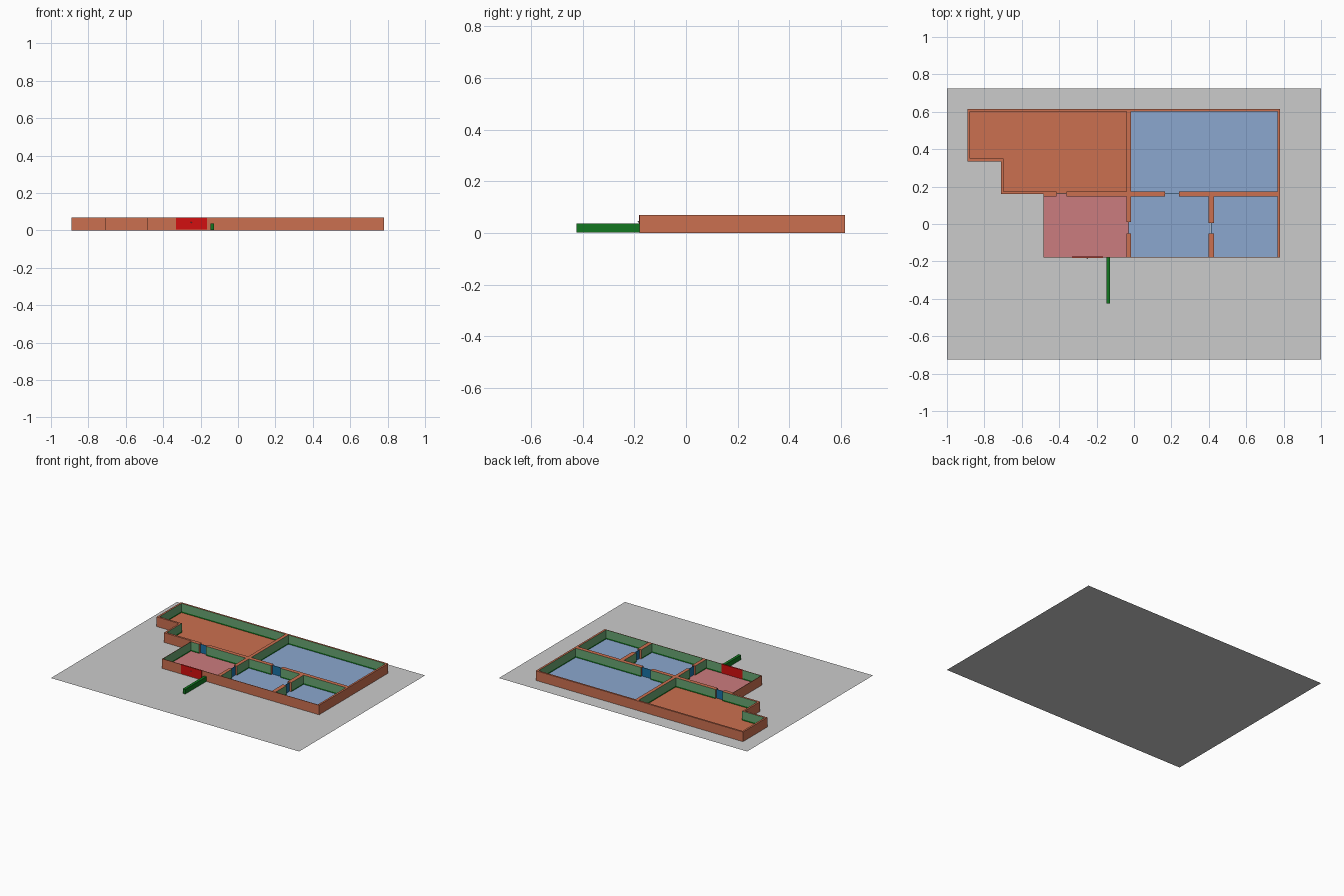
import bpy, bmesh

if "Cube" in bpy.data.objects:
    bpy.data.objects.remove(bpy.data.objects["Cube"])

H = 0.07          # wall height
FLOOR = 0.003     # floor level
SKIRT = 0.012     # baseboard height


def material(name, rgb):
    m = bpy.data.materials.new(name)
    m.diffuse_color = (*rgb, 1)
    m.use_nodes = True
    m.node_tree.nodes["Principled BSDF"].inputs["Base Color"].default_value = m.diffuse_color
    return m


ORANGE = material("brick_orange", (0.60, 0.16, 0.08))
GREEN = material("wall_green", (0.14, 0.38, 0.17))
DARK = material("dark_green", (0.006, 0.18, 0.014))
BLUE = material("floor_blue", (0.26, 0.39, 0.62))
PINK = material("floor_pink", (0.60, 0.20, 0.21))
RED = material("door_red", (0.65, 0.005, 0.005))
TEAL = material("door_teal", (0.01, 0.17, 0.38))
BRASS = material("knob_grey", (0.3, 0.3, 0.3))


def finish(name, bm, mats):
    me = bpy.data.meshes.new(name)
    bm.to_mesh(me)
    bm.free()
    for m in mats:
        me.materials.append(m)
    ob = bpy.data.objects.new(name, me)
    bpy.context.collection.objects.link(ob)
    return ob


def slab(name, pts, z, mats=()):
    bm = bmesh.new()
    bm.faces.new([bm.verts.new((x, y, z)) for x, y in pts])
    return finish(name, bm, mats)


def rect(x0, x1, y0, y1):
    return [(x0, y0), (x1, y0), (x1, y1), (x0, y1)]


def box(name, x0, x1, y0, y1, z0, z1, mat):
    bm = bmesh.new()
    bmesh.ops.create_cube(bm, size=1)
    for v in bm.verts:
        v.co = ((x0 + x1) / 2 + v.co.x * (x1 - x0),
                (y0 + y1) / 2 + v.co.y * (y1 - y0),
                (z0 + z1) / 2 + v.co.z * (z1 - z0))
    return finish(name, bm, [mat])


# Building plan as rectangles x0, x1, y0, y1
footprint = [(-0.89, 0.78, 0.335, 0.615), (-0.71, 0.78, 0.16, 0.335),
             (-0.485, 0.78, -0.18, 0.16)]
rooms = [(-0.877, -0.04, 0.349, 0.602), (-0.697, -0.04, 0.175, 0.349),
         (-0.015, 0.766, 0.175, 0.602), (-0.481, -0.04, -0.176, 0.146),
         (-0.015, 0.397, -0.176, 0.146), (0.427, 0.766, -0.176, 0.146)]
openings = [(-0.415, -0.36, 0.146, 0.175), (0.165, 0.24, 0.146, 0.175),
            (-0.04, -0.015, -0.05, 0.01), (0.397, 0.427, -0.052, 0.005)]


def inside(x, y, rects):
    return any(a < x < b and c < y < d for a, b, c, d in rects)


def build_walls():
    # Solid plan cells extruded to walls; room-facing sides get inner colours
    allr = footprint + rooms + openings
    xs = sorted({v for r in allr for v in r[:2]})
    ys = sorted({v for r in allr for v in r[2:]})
    xs, ys = [xs[0] - 1] + xs + [xs[-1] + 1], [ys[0] - 1] + ys + [ys[-1] + 1]

    def mid(i, j):
        return (xs[i] + xs[i + 1]) / 2, (ys[j] + ys[j + 1]) / 2

    def solid(i, j):
        p = mid(i, j)
        return inside(*p, footprint) and not inside(*p, rooms + openings)

    bm = bmesh.new()

    def quad(pts, mat):
        bm.faces.new([bm.verts.new(p) for p in pts]).material_index = mat

    for i in range(1, len(xs) - 2):
        for j in range(1, len(ys) - 2):
            if not solid(i, j):
                continue
            c = rect(xs[i], xs[i + 1], ys[j], ys[j + 1])
            quad([(*p, H) for p in c], 0)
            for k, (di, dj) in enumerate(((0, -1), (1, 0), (0, 1), (-1, 0))):
                if solid(i + di, j + dj):
                    continue
                a, b = c[k], c[(k + 1) % 4]
                indoor = inside(*mid(i + di, j + dj), rooms)
                bands = [(0, SKIRT, 2), (SKIRT, H, 1)] if indoor else [(0, H, 0)]
                for lo, hi, m in bands:
                    quad([(*a, lo), (*b, lo), (*b, hi), (*a, hi)], m)
    bmesh.ops.remove_doubles(bm, verts=bm.verts, dist=1e-5)
    bmesh.ops.dissolve_limit(bm, angle_limit=0.01, verts=bm.verts,
                             edges=bm.edges, delimit={'MATERIAL'})
    return finish("walls", bm, [ORANGE, GREEN, DARK])


# Ground and walls
slab("ground", rect(-1, 1, -0.725, 0.725), 0)
build_walls()

# Room floors
slab("hall_floor", [(-0.88, 0.34), (-0.70, 0.34), (-0.70, 0.162), (-0.03, 0.162),
                    (-0.03, 0.61), (-0.88, 0.61)], FLOOR, [ORANGE])
slab("entry_floor", rect(-0.484, -0.03, -0.179, 0.16), FLOOR, [PINK])
slab("large_room_floor", rect(-0.02, 0.77, 0.162, 0.61), FLOOR, [BLUE])
slab("middle_room_floor", rect(-0.03, 0.41, -0.179, 0.16), FLOOR, [BLUE])
slab("end_room_floor", rect(0.412, 0.77, -0.179, 0.16), FLOOR, [BLUE])

# Inner doors
for n, (a, b, c, d) in enumerate(openings):
    t = 0.0015
    if b - a > d - c:
        y = 0.161
        box(f"inner_door_{n + 1}", a, b, y - t, y + t, FLOOR, H - 0.003, TEAL)
    else:
        x = (a + b) / 2
        box(f"inner_door_{n + 1}", x - t, x + t, c, d, FLOOR, H - 0.003, TEAL)

# Front door with a small knob
box("front_door", -0.332, -0.165, -0.183, -0.174, 0.004, H, RED)
bpy.ops.mesh.primitive_uv_sphere_add(segments=12, ring_count=8, radius=0.003,
                                     location=(-0.25, -0.184, 0.043))
knob = bpy.context.object
knob.name = "front_door_knob"
knob.data.materials.append(BRASS)

# Hedge beside the path
box("hedge", -0.147, -0.127, -0.425, -0.18, 0.002, 0.036, DARK)
